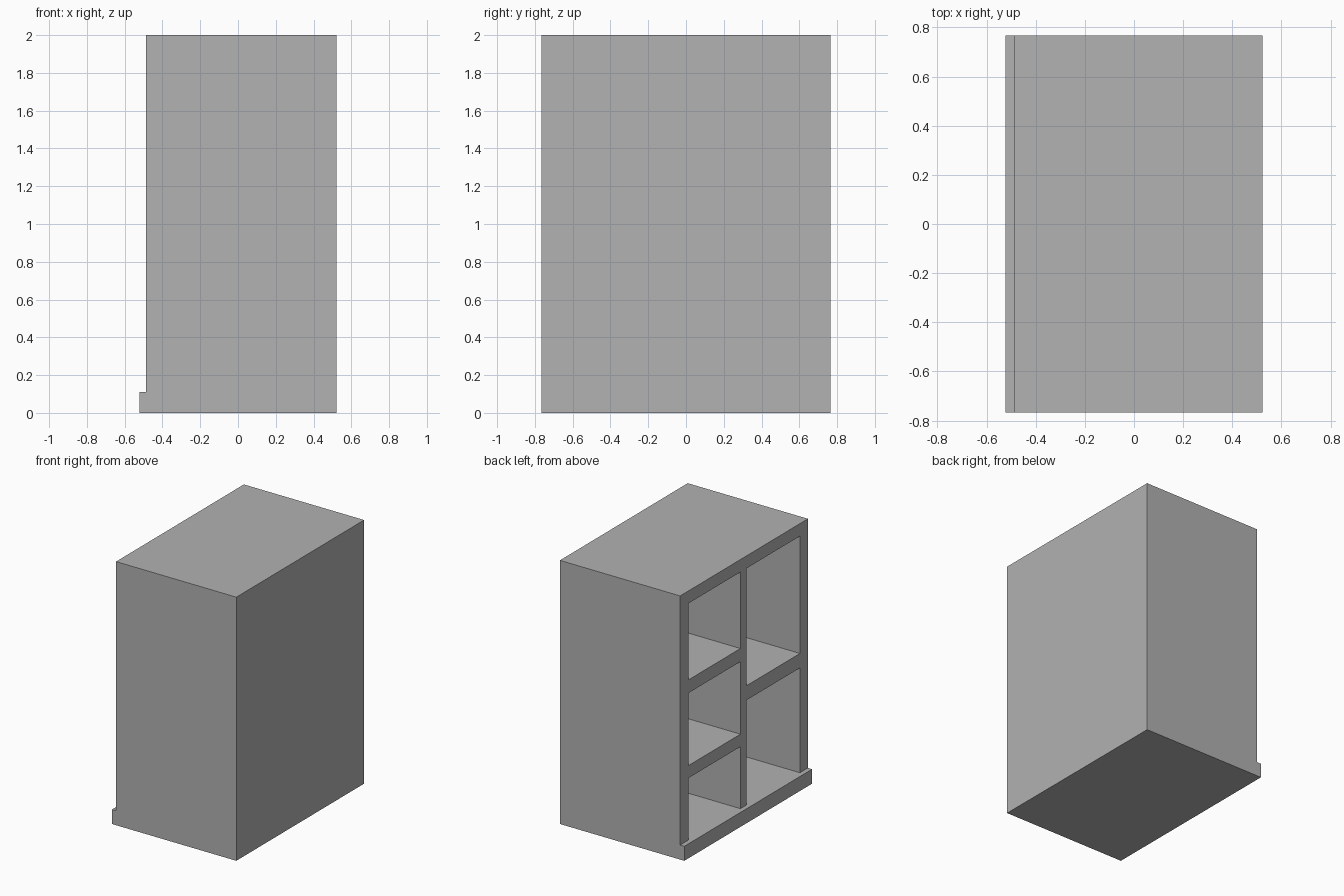
import bpy, bmesh

if "Cube" in bpy.data.objects:
    bpy.data.objects.remove(bpy.data.objects["Cube"])

BASE_Z = 0.11            # top of the plinth, also the floor of the lowest compartments
FRONT, BACK = -0.487, 0.522
HALF_W = 0.766


def add_box(bm, x0, x1, y0, y1, z0, z1):
    """Box from its limits, as an extruded rectangle."""
    face = bm.faces.new([bm.verts.new(p) for p in
                         ((x0, y0, z0), (x1, y0, z0), (x1, y1, z0), (x0, y1, z0))])
    top = bmesh.ops.extrude_face_region(bm, geom=[face])["geom"]
    for v in top:
        if isinstance(v, bmesh.types.BMVert):
            v.co.z = z1


def make_object(name, bm):
    bmesh.ops.recalc_face_normals(bm, faces=bm.faces)
    mesh = bpy.data.meshes.new(name)
    bm.to_mesh(mesh)
    bm.free()
    mesh.materials.append(grey)
    obj = bpy.data.objects.new(name, mesh)
    bpy.context.collection.objects.link(obj)
    return obj


# Dark grey finish
grey = bpy.data.materials.new("dark_grey")
grey.diffuse_color = (0.445, 0.445, 0.445, 1)
grey.use_nodes = True
grey.node_tree.nodes["Principled BSDF"].inputs["Base Color"].default_value = grey.diffuse_color

# Cabinet body: side profile with plinth step, extruded along the width
profile = [(-BACK, 0), (BACK, 0), (BACK, 2), (FRONT, 2), (FRONT, BASE_Z), (-BACK, BASE_Z)]
bm = bmesh.new()
side = bm.faces.new([bm.verts.new((x, -HALF_W, z)) for x, z in profile])
for g in bmesh.ops.extrude_face_region(bm, geom=[side])["geom"]:
    if isinstance(g, bmesh.types.BMVert):
        g.co.y = HALF_W
cabinet = make_object("shelf_cabinet", bm)

# Compartments: (y limits, list of z limits) for each column
columns = [
    ((0.043, 0.665), [(BASE_Z, 0.58), (0.675, 1.225), (1.325, 1.905)]),
    ((-0.67, -0.03), [(BASE_Z, 0.905), (1.015, 1.905)]),
]
bm = bmesh.new()
for (y0, y1), rows in columns:
    for z0, z1 in rows:
        add_box(bm, -0.6, BACK - 0.09, y0, y1, z0, z1)
cutter = make_object("compartment_cutter", bm)
cutter.hide_render = True
cutter.hide_viewport = True
cutter.display_type = 'WIRE'

# Carve the open compartments
cut = cabinet.modifiers.new("compartments", 'BOOLEAN')
cut.operation = 'DIFFERENCE'
cut.solver = 'EXACT'
cut.object = cutter
